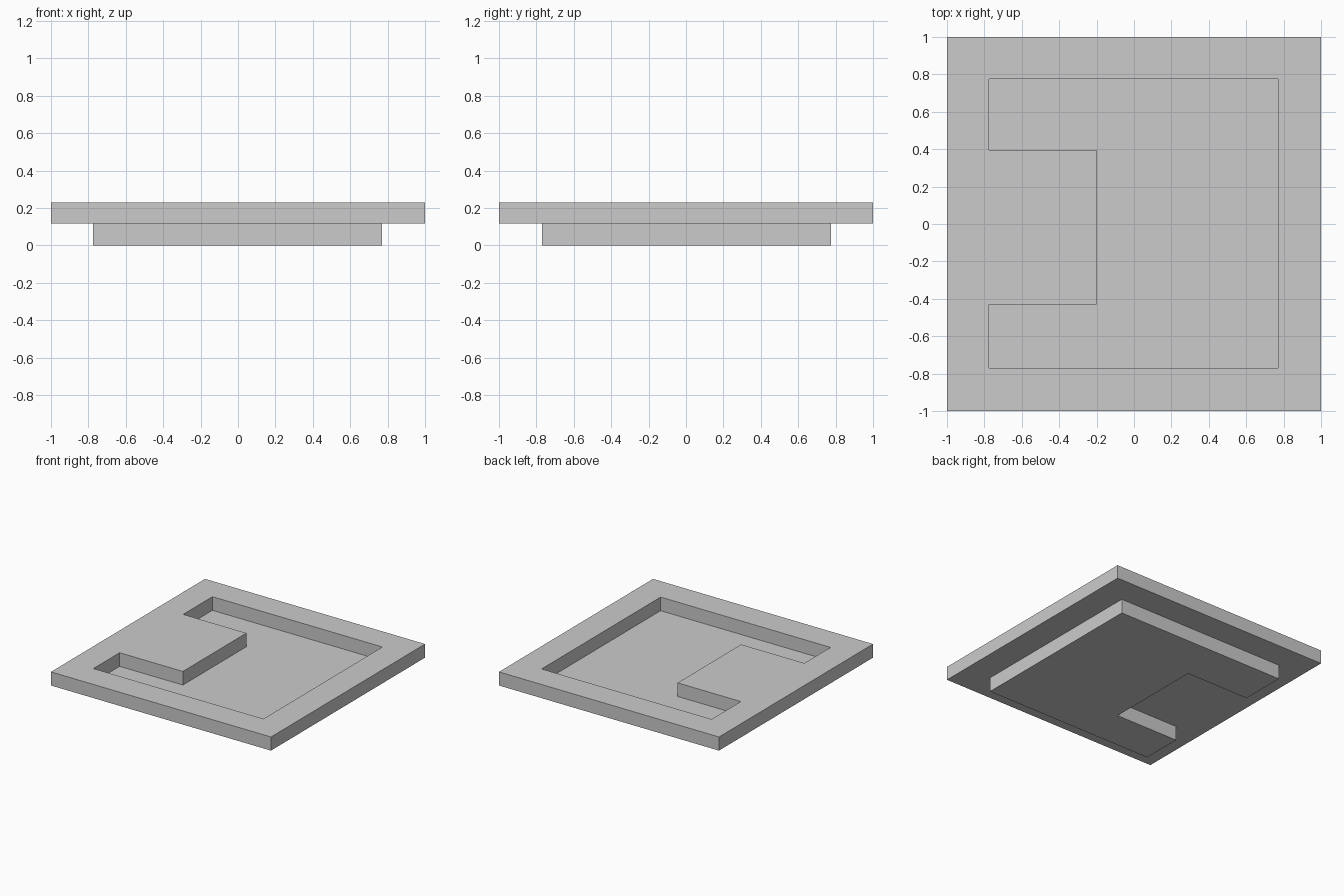
import bpy
import bmesh

cube = bpy.data.objects.get("Cube")
if cube:
    bpy.data.objects.remove(cube, do_unlink=True)

grey = bpy.data.materials.new("light grey")
grey.use_nodes = True
colour = (0.6, 0.6, 0.6, 1)
grey.diffuse_color = colour
grey.node_tree.nodes["Principled BSDF"].inputs["Base Color"].default_value = colour

SPLIT, TOP = 0.118, 0.23

square = [(-1, -1), (1, -1), (1, 1), (-1, 1)]
c_shape = [(-0.775, -0.77), (0.77, -0.77), (0.77, 0.775), (-0.775, 0.775),
           (-0.775, 0.395), (-0.20, 0.395), (-0.20, -0.43), (-0.775, -0.43)]


def slab(name, outlines, z0, z1):
    """Fill closed outlines (inner ones become holes) and thicken from z0 to z1."""
    bm = bmesh.new()
    edges = []
    for outline in outlines:
        verts = [bm.verts.new((x, y, 0)) for x, y in outline]
        edges += [bm.edges.new((a, b)) for a, b in zip(verts, verts[1:] + verts[:1])]
    bmesh.ops.triangle_fill(bm, edges=edges, use_beauty=True, normal=(0, 0, 1))
    for face in bm.faces:
        face.normal_update()
        if face.normal.z < 0:
            face.normal_flip()
    mesh = bpy.data.meshes.new(name)
    bm.to_mesh(mesh)
    bm.free()
    mesh.materials.append(grey)
    obj = bpy.data.objects.new(name, mesh)
    bpy.context.collection.objects.link(obj)
    obj.location.z = (z0 + z1) / 2
    solid = obj.modifiers.new("thickness", "SOLIDIFY")
    solid.thickness = z1 - z0
    solid.offset = 0
    return obj


# Square plate with a C-shaped opening
slab("plate", [square, c_shape], SPLIT, TOP)

# C-shaped block below, forming the floor of the recess
slab("recess_block", [c_shape], 0, SPLIT)
